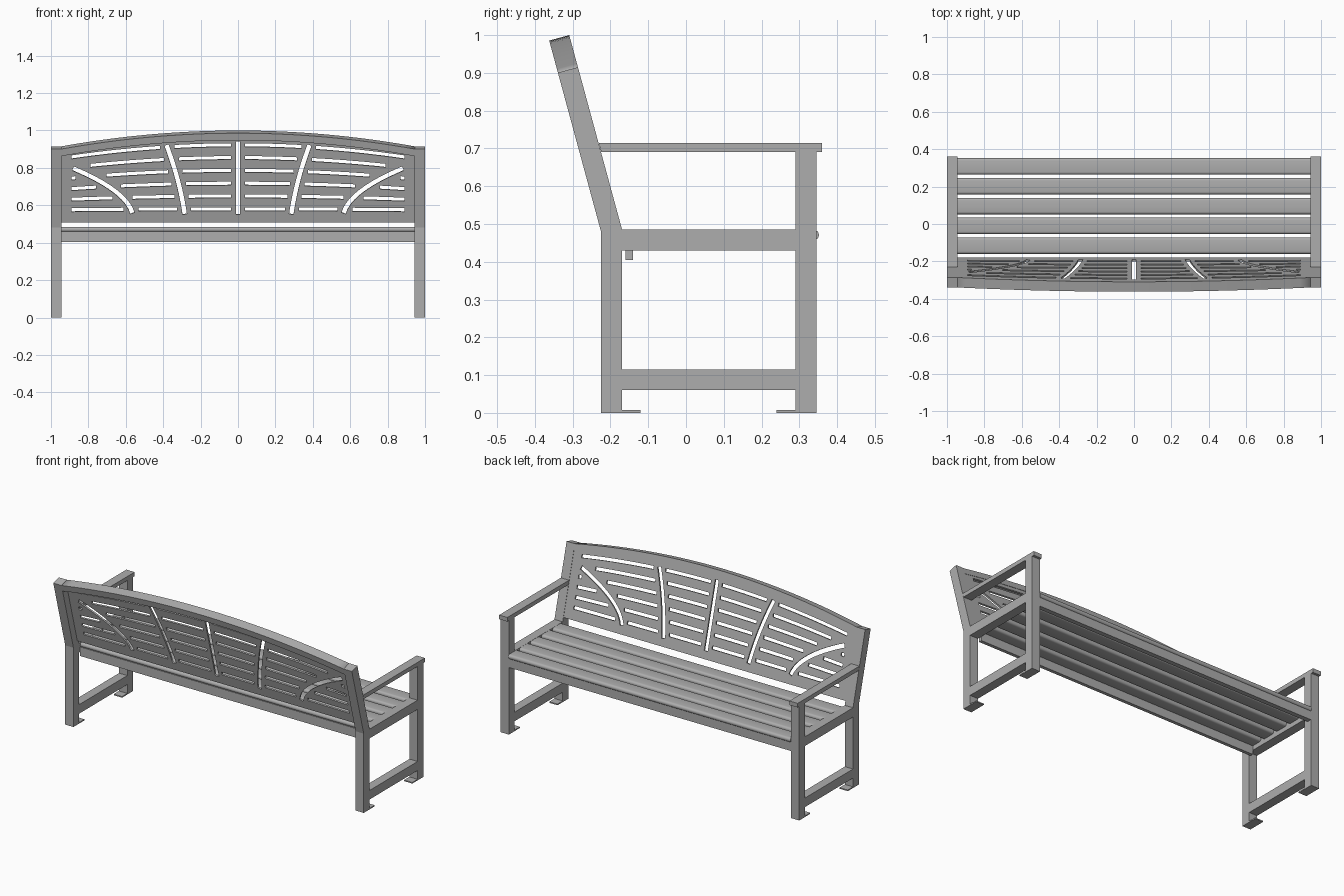
import bpy, bmesh, math
from mathutils import Vector

cube = bpy.data.objects.get("Cube")
if cube:
    bpy.data.objects.remove(cube, do_unlink=True)

GREY = (0.42, 0.42, 0.42, 1)
metal = bpy.data.materials.new("painted grey metal")
metal.use_nodes = True
metal.diffuse_color = GREY
metal.node_tree.nodes["Principled BSDF"].inputs["Base Color"].default_value = GREY

LEAN = math.radians(15.2)      # tilt of the backrest
TUBE = 0.055                   # square tube size
INNER = 1 - TUBE               # inside face of the end frames
BEND = Vector((0, -0.17, 0.488))
UP = Vector((0, -math.sin(LEAN), math.cos(LEAN)))
REAR = Vector((0, -math.cos(LEAN), -math.sin(LEAN)))


def add_mesh(name, mesh):
    mesh.materials.clear()
    mesh.materials.append(metal)
    ob = bpy.data.objects.new(name, mesh)
    bpy.context.collection.objects.link(ob)
    return ob


def prism(name, profile, x0, x1):
    """Extrude a (y, z) outline along x."""
    bm = bmesh.new()
    face = bm.faces.new([bm.verts.new((x0, y, z)) for y, z in profile])
    ext = bmesh.ops.extrude_face_region(bm, geom=[face])
    moved = [v for v in ext["geom"] if isinstance(v, bmesh.types.BMVert)]
    bmesh.ops.translate(bm, verts=moved, vec=(x1 - x0, 0, 0))
    bmesh.ops.recalc_face_normals(bm, faces=bm.faces)
    mesh = bpy.data.meshes.new(name)
    bm.to_mesh(mesh)
    bm.free()
    return add_mesh(name, mesh)


def rect(y0, y1, z0, z1):
    return [(y0, z0), (y1, z0), (y1, z1), (y0, z1)]


def leaned_plate(name, loops, near, far):
    """Fill (x, z) loops on the leaning back plane; inner loops become holes."""
    curve = bpy.data.curves.new(name, "CURVE")
    curve.dimensions = "2D"
    curve.fill_mode = "BOTH"
    curve.extrude = (far - near) / 2
    for loop in loops:
        spline = curve.splines.new("POLY")
        spline.points.add(len(loop) - 1)
        for p, (x, z) in zip(spline.points, loop):
            p.co = (x, (z - BEND.z) / math.cos(LEAN), 0, 1)
        spline.use_cyclic_u = True
    temp = bpy.data.objects.new(name + "_outline", curve)
    bpy.context.collection.objects.link(temp)
    deps = bpy.context.evaluated_depsgraph_get()
    mesh = bpy.data.meshes.new_from_object(temp.evaluated_get(deps))
    bpy.data.objects.remove(temp, do_unlink=True)
    ob = add_mesh(name, mesh)
    ob.rotation_euler.x = math.pi / 2 + LEAN
    ob.location = BEND + REAR * (near + far) / 2
    return ob


# End frames
post_top = BEND + UP * (0.915 - BEND.z) / math.cos(LEAN)
post_back = post_top + REAR * TUBE
rear_post = [(-0.225, 0), (-0.17, 0), (BEND.y, BEND.z),
             (post_top.y, post_top.z), (post_back.y, post_back.z), (-0.225, 0.48)]
for side, s in (("left", 1), ("right", -1)):
    frame = {
        "rear_post": rear_post,
        "front_leg": rect(0.29, 0.345, 0, 0.69),
        "armrest": [(-0.224, 0.69), (0.36, 0.69), (0.36, 0.715), (-0.231, 0.715)],
        "seat_side_rail": rect(-0.17, 0.29, 0.43, 0.486),
        "lower_stretcher": rect(-0.17, 0.29, 0.06, 0.115),
        "rear_foot": rect(-0.17, -0.12, 0, 0.007),
        "front_foot": rect(0.24, 0.29, 0, 0.007),
    }
    for part, outline in frame.items():
        prism(f"{side}_{part}", outline, s * INNER, s)

# Seat slats with rounded edges, and the aprons below them
R = 0.014
for i in range(5):
    y0 = -0.16 + i * 0.106
    y1 = y0 + 0.088
    outline = []
    for cy, start in ((y1 - R, -90), (y0 + R, 90)):
        for k in range(9):
            a = math.radians(start + k * 22.5)
            outline.append((cy + R * math.cos(a), 0.471 + R * math.sin(a)))
    slat = prism(f"seat_slat_{i + 1}", outline, -INNER, INNER)
    bpy.context.view_layer.objects.active = slat
    slat.select_set(True)
    bpy.ops.object.shade_smooth_by_angle(angle=math.radians(35))
    slat.select_set(False)
prism("front_apron", rect(0.315, 0.343, 0.405, 0.46), -INNER, INNER)
prism("rear_apron", rect(-0.16, -0.14, 0.405, 0.46), -INNER, INNER)


# Arched top rail
def arch(x):
    return 1.0 - 0.085 * (x / INNER) ** 2


xs = [INNER * (k / 16 - 1) for k in range(33)]
rail = [(x, arch(x)) for x in xs] + [(x, arch(x) - 0.038) for x in reversed(xs)]
leaned_plate("top_rail", [rail], 0, TUBE)


# Rays of the back panel: x as a function of height
def ray(base, spread, bow, z0, z1):
    def at(z):
        t = min(max((z - z0) / (z1 - z0), 0), 1)
        return base + spread * (bow * t + (1 - bow) * t * t)
    return at, z0, z1


rays = [ray(0, 0, 1, 0.555, 0.945),
        ray(0.285, 0.098, 0.55, 0.555, 0.925),
        ray(0.565, 0.317, 0.2, 0.56, 0.80)]


def slope(r, z):
    at, z0, z1 = r
    z = min(max(z, z0 + 0.01), z1 - 0.01)
    return (at(z + 0.01) - at(z - 0.01)) / 0.02


def ray_slot(r, half=0.012):
    at, z0, z1 = r
    sides = ([], [])
    for k in range(13):
        z = z0 + (z1 - z0) * k / 12
        d = Vector((1, -slope(r, z))).normalized() * half
        sides[0].append((at(z) + d.x, z + d.y))
        sides[1].append((at(z) - d.x, z - d.y))
    return sides[0] + sides[1][::-1]


# Arched rows of slots, stopping short of each ray
END = 0.89


def row_slots(k, half=0.0095):
    def height(x):
        return 0.583 + 0.0685 * k - (0.005 + 0.012 * k) * (x / END) ** 2
    cuts = []
    for r in rays:
        x = r[0](height(0))
        for _ in range(20):
            x = (x + r[0](height(x))) / 2
        if height(x) < r[2] + 0.03:
            gap = 0.037 * math.hypot(1, slope(r, height(x)))
            cuts.append((x - gap, x + gap))
    starts = [c[1] for c in cuts]
    ends = [c[0] for c in cuts[1:]] + [END]
    for a, b in zip(starts, ends):
        if b - a > 0.02:
            pts = [a + (b - a) * j / 8 for j in range(9)]
            yield ([(x, height(x) + half) for x in pts]
                   + [(x, height(x) - half) for x in reversed(pts)])


def mirrored(loop):
    return [(-x, z) for x, z in loop]


# Pierced back panel
half_slots = [ray_slot(r) for r in rays[1:]]
for k in range(6):
    half_slots += row_slots(k)
holes = half_slots + [mirrored(h) for h in half_slots] + [ray_slot(rays[0])]
panel = [(-INNER, 0.51), (INNER, 0.51)] + [(x, arch(x) - 0.036) for x in reversed(xs)]
leaned_plate("back_panel", [panel] + holes, 0.002, 0.012)
